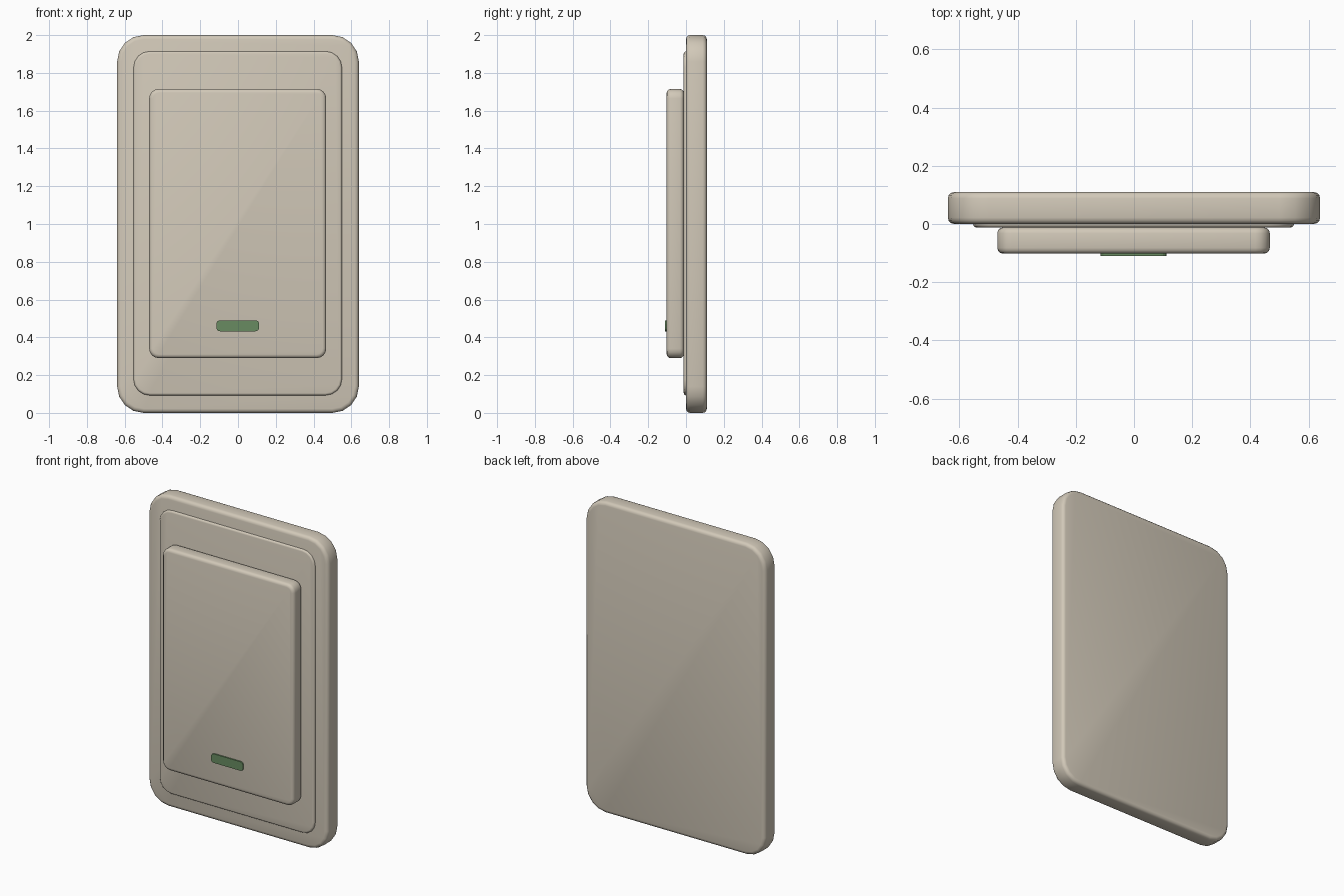
import bpy
import bmesh

if "Cube" in bpy.data.objects:
    bpy.data.objects.remove(bpy.data.objects["Cube"])


def material(name, rgb):
    m = bpy.data.materials.new(name)
    m.diffuse_color = (*rgb, 1.0)
    m.use_nodes = True
    m.node_tree.nodes["Principled BSDF"].inputs["Base Color"].default_value = m.diffuse_color
    return m


def rounded_panel(name, x, y, z, radius, edge, mat, corner_segs=4, edge_segs=3):
    """Box with rounded corners in the front view and softened front/back rims."""
    bm = bmesh.new()
    bmesh.ops.create_cube(bm, size=1.0)
    for v in bm.verts:
        v.co = [a[0] + (c + 0.5) * (a[1] - a[0]) for a, c in zip((x, y, z), v.co)]
    # round the four corners (edges running along y)
    corners = [e for e in bm.edges
               if abs(e.verts[0].co.y - e.verts[1].co.y) > 1e-6]
    bmesh.ops.bevel(bm, geom=corners, offset=radius, offset_type='OFFSET',
                    segments=corner_segs, profile=0.5, affect='EDGES')
    # soften the front and back rims
    if edge:
        rims = [e for e in bm.edges
                if abs(e.verts[0].co.y - e.verts[1].co.y) < 1e-6]
        bmesh.ops.bevel(bm, geom=rims, offset=edge, offset_type='OFFSET',
                        segments=edge_segs, profile=0.5, affect='EDGES')
    bmesh.ops.recalc_face_normals(bm, faces=bm.faces)
    for f in bm.faces:
        f.smooth = bool(edge)
    me = bpy.data.meshes.new(name)
    bm.to_mesh(me)
    bm.free()
    me.materials.append(mat)
    ob = bpy.data.objects.new(name, me)
    bpy.context.collection.objects.link(ob)
    return ob


beige = material("warm beige plastic", (0.64, 0.58, 0.48))
green = material("muted green", (0.14, 0.26, 0.12))

# wall plate
rounded_panel("wall_plate", (-0.64, 0.64), (0.0, 0.11), (0.0, 2.0), 0.14, 0.022, beige)
# thin raised frame around the rocker
rounded_panel("inner_frame", (-0.553, 0.55), (-0.012, 0.05), (0.093, 1.914), 0.085, 0.012, beige)
# rocker button
rounded_panel("rocker", (-0.47, 0.467), (-0.102, -0.012), (0.29, 1.715), 0.05, 0.02, beige)
# indicator strip
rounded_panel("indicator", (-0.115, 0.112), (-0.110, -0.101), (0.432, 0.49), 0.02, 0.0, green)
